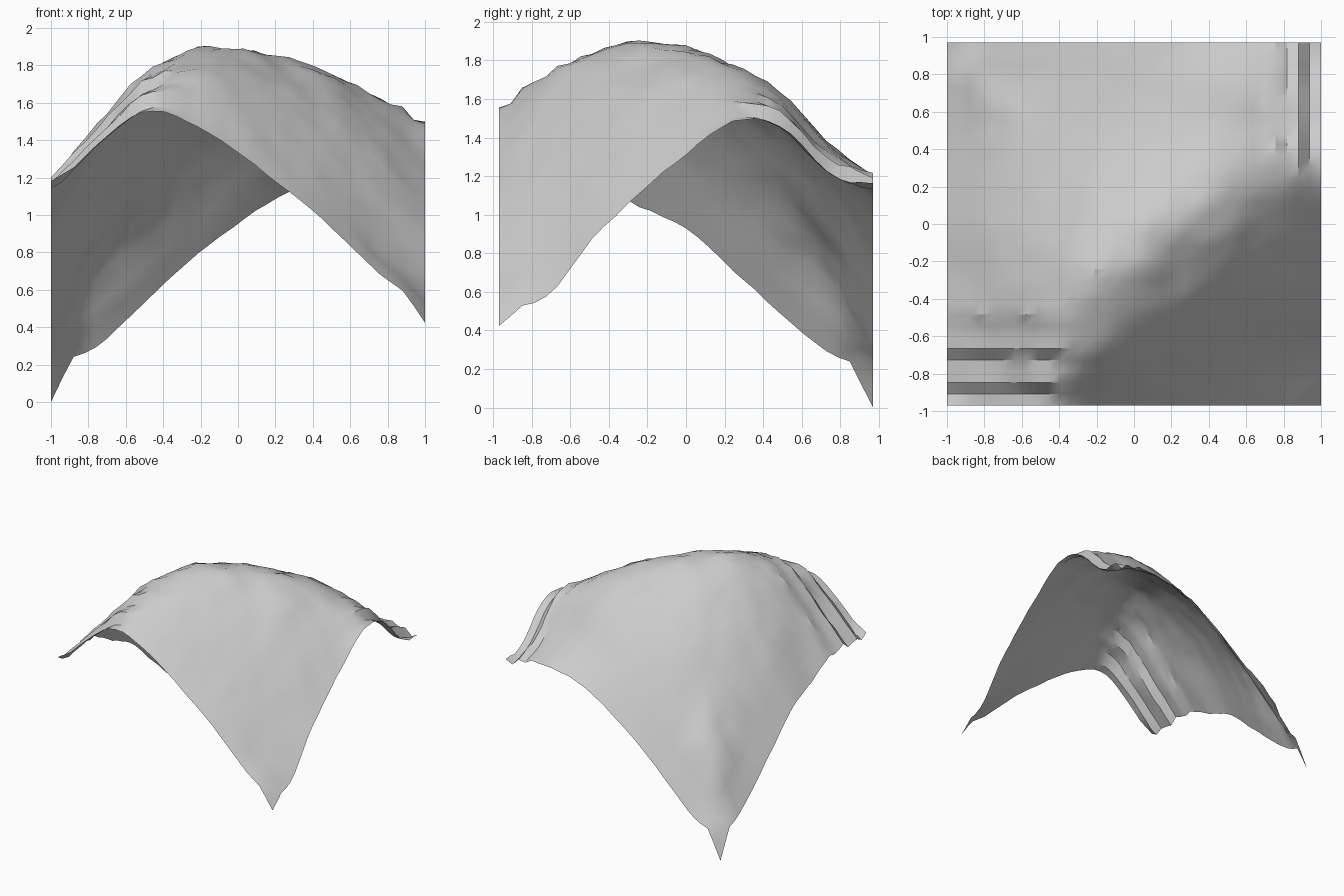
import bpy
import bmesh
import math
import random
from mathutils import Vector, noise

default = bpy.data.objects.get("Cube")
if default:
    bpy.data.objects.remove(default, do_unlink=True)

COLS, ROWS = 34, 33
CELL = 2 / (COLS - 1)
HALF_Y = CELL * (ROWS - 1) / 2

# Coarse heights in hundredths, front row first, each row from -x to +x
HEIGHTS = [
    [112, 138, 155, 149, 133, 114, 93, 69, 52],
    [117, 142, 168, 171, 158, 138, 115, 87, 57],
    [116, 148, 174, 184, 177, 161, 140, 115, 87],
    [104, 142, 171, 188, 187, 175, 160, 138, 111],
    [93, 132, 160, 179, 186, 184, 173, 153, 131],
    [71, 113, 143, 163, 173, 177, 175, 162, 148],
    [49, 92, 121, 143, 155, 162, 163, 155, 146],
    [29, 74, 93, 113, 128, 136, 138, 131, 123],
    [20, 30, 53, 76, 95, 111, 119, 120, 111],
]


def spline(values, t):
    """Smooth interpolation through evenly spaced values, t from 0 to 1."""
    last = len(values) - 1
    pos = t * last
    k = min(int(pos), last - 1)
    f = pos - k
    b, c = values[k], values[k + 1]
    a = values[k - 1] if k > 0 else 2 * b - c
    d = values[k + 2] if k + 2 <= last else 2 * c - b
    return b + f / 2 * (c - a + f * (2 * a - 5 * b + 4 * c - d + f * (3 * (b - c) + d - a)))


def ramp(value, start, end):
    """Blend weight rising from 0 at start to 1 at end."""
    return max(0.0, min(1.0, (value - start) / (end - start)))


# Ledges: row or column index -> height offset
FRONT_LEDGES = {1: -0.025, 2: 0.02, 4: -0.025, 5: 0.025, 7: -0.015, 8: 0.01}
SIDE_LEDGES = {29: 0.015, 31: 0.03, 32: -0.03}
BACK_LEDGES = {29: 0.03, 30: -0.02}
CORNER_LEDGES = {2: -0.015, 3: 0.025}

# Corner points pulled up or down: column, row, offset
CORNERS = [
    (0, ROWS - 1, -0.2),
    (COLS - 1, 0, -0.1),
    (0, 0, 0.06),
    (COLS - 1, ROWS - 1, 0.05),
]


def height(i, j):
    x, y = -1 + i * CELL, -HALF_Y + j * CELL
    u, v = i / (COLS - 1), j / (ROWS - 1)
    z = spline([spline(row, u) for row in HEIGHTS], v) / 100
    # Stepped ledges near three corners
    z += FRONT_LEDGES.get(j, 0) * ramp(x, -0.15, -0.5)
    z += SIDE_LEDGES.get(i, 0) * ramp(y, 0.1, 0.45)
    z += BACK_LEDGES.get(j, 0) * ramp(x, -0.3, -0.6) * ramp(x, -1, -0.88)
    z += CORNER_LEDGES.get(i, 0) * ramp(y, 0.3, 0.6) * ramp(y, HALF_Y, 0.85)
    # Weathered surface with fine ripples inside the outline
    inside = ramp(min(1 - abs(x), HALF_Y - abs(y)), -0.1, 0.15)
    z += 0.016 * inside * noise.noise(Vector((x * 7, y * 7, 3)))
    z += 0.009 * inside * random.uniform(-1, 1)
    # Sharp corners
    for ci, cj, offset in CORNERS:
        z += offset * max(0.0, 1 - (abs(i - ci) + abs(j - cj)) / 2)
    return z


# Draped rock sheet
random.seed(4)
bm = bmesh.new()
grid = [[bm.verts.new((-1 + i * CELL, -HALF_Y + j * CELL, height(i, j)))
         for i in range(COLS)] for j in range(ROWS)]
for j in range(ROWS - 1):
    for i in range(COLS - 1):
        bm.faces.new((grid[j][i], grid[j][i + 1], grid[j + 1][i + 1], grid[j + 1][i]))
lowest = min(v.co.z for v in bm.verts)
bmesh.ops.translate(bm, verts=bm.verts, vec=(0, 0, -lowest))
mesh = bpy.data.meshes.new("terrain_surface")
bm.to_mesh(mesh)
bm.free()

# Pale stone colour
stone = bpy.data.materials.new("pale_stone_grey")
stone.use_nodes = True
colour = (0.6, 0.6, 0.6, 1)
stone.diffuse_color = colour
stone.node_tree.nodes["Principled BSDF"].inputs["Base Color"].default_value = colour
mesh.materials.append(stone)

terrain = bpy.data.objects.new("terrain_surface", mesh)
bpy.context.collection.objects.link(terrain)
bpy.ops.object.select_all(action="DESELECT")
terrain.select_set(True)
bpy.context.view_layer.objects.active = terrain
bpy.ops.object.shade_smooth_by_angle(angle=math.radians(30))
